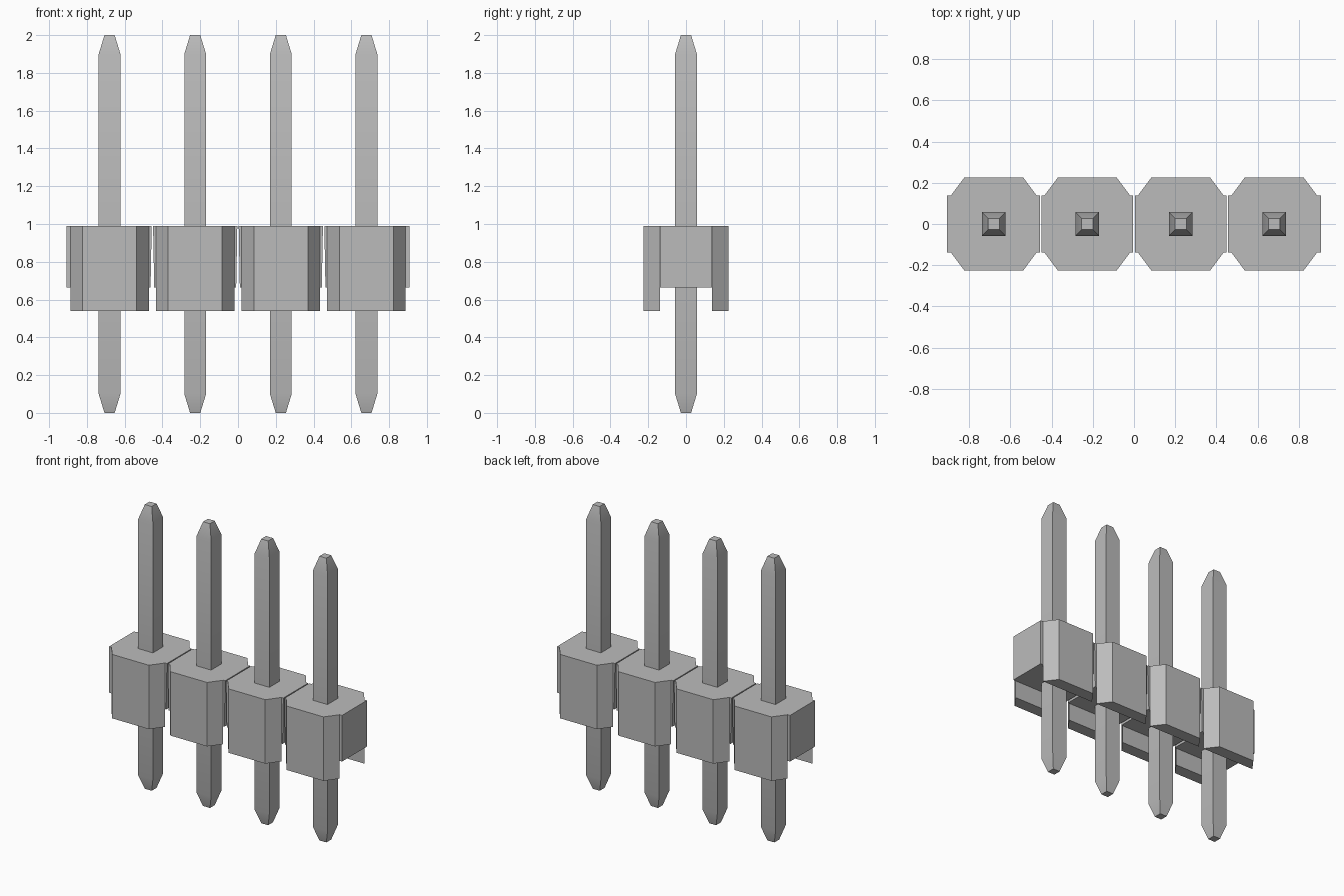
import bpy, bmesh, math

cube = bpy.data.objects.get("Cube")
if cube:
    bpy.data.objects.remove(cube, do_unlink=True)

PITCH = 0.4533
TOP, WEB, FOOT = 0.99, 0.665, 0.54      # heights of the housing
STEP, DEPTH = 0.138, 0.225              # half depths of web and housing
WIDE, NARROW = 0.208, 0.143             # half widths at the chamfer ends

grey = bpy.data.materials.new("neutral grey")
grey.use_nodes = True
grey.diffuse_color = (0.5, 0.5, 0.5, 1)
grey.node_tree.nodes["Principled BSDF"].inputs["Base Color"].default_value = (0.5, 0.5, 0.5, 1)


def finish(bm, name, x):
    bmesh.ops.recalc_face_normals(bm, faces=bm.faces)
    mesh = bpy.data.meshes.new(name)
    bm.to_mesh(mesh)
    bm.free()
    mesh.materials.append(grey)
    obj = bpy.data.objects.new(name, mesh)
    obj.location.x = x
    bpy.context.collection.objects.link(obj)
    return obj


def extrude_to(bm, faces, z):
    """Extrude faces straight down to height z and return the new end faces."""
    result = bmesh.ops.extrude_face_region(bm, geom=faces)["geom"]
    for v in result:
        if isinstance(v, bmesh.types.BMVert):
            v.co.z = z
    bmesh.ops.delete(bm, geom=[f for f in faces if f.is_valid], context="FACES_ONLY")
    return [f for f in result if isinstance(f, bmesh.types.BMFace)]


def make_housing(name, x, left, right):
    """Chamfered block with a web reaching sideways and a channel underneath."""
    bm = bmesh.new()

    def row(y, *xs):
        return [bm.verts.new((px, y, TOP)) for px in xs]

    f0, f1 = row(-DEPTH, -NARROW, NARROW)
    a0, a1, a2, a3 = row(-STEP, -right, -WIDE, WIDE, left)
    b0, b1, b2, b3 = row(STEP, -right, -WIDE, WIDE, left)
    k0, k1 = row(DEPTH, -NARROW, NARROW)
    loops = [(f0, f1, a2, a1), (a0, a1, a2, a3, b3, b2, b1, b0), (b1, b2, k1, k0)]
    caps = [bm.faces.new(loop) for loop in loops]
    lid = bmesh.ops.duplicate(bm, geom=caps)["geom"]
    bottom = extrude_to(bm, caps, WEB)
    # lean the web ends so the break grooves widen downward
    for v in {v for f in bottom for v in f.verts}:
        if abs(v.co.x) > WIDE + 0.005 and abs(v.co.x) < 0.226:
            v.co.x -= math.copysign(0.006, v.co.x)
    legs = [f for f in bottom if abs(f.calc_center_median().y) > STEP]
    for leg in legs:
        extrude_to(bm, [leg], FOOT)
    bmesh.ops.remove_doubles(bm, verts=bm.verts, dist=0.0005)
    bmesh.ops.dissolve_limit(bm, angle_limit=0.01, verts=bm.verts, edges=bm.edges)
    finish(bm, name, x)


def make_pin(name, x):
    """Square pin with tapered tips."""
    bm = bmesh.new()
    rings = []
    for z, h in ((0, 0.027), (0.1, 0.0575), (1.9, 0.0575), (2, 0.027)):
        rings.append([bm.verts.new((sx * h, sy * h, z))
                      for sx, sy in ((-1, -1), (1, -1), (1, 1), (-1, 1))])
    for low, high in zip(rings, rings[1:]):
        for i in range(4):
            j = (i + 1) % 4
            bm.faces.new((low[i], low[j], high[j], high[i]))
    bm.faces.new(rings[0])
    bm.faces.new(rings[-1])
    obj = finish(bm, name, x)
    bpy.ops.object.select_all(action="DESELECT")
    obj.select_set(True)
    bpy.context.view_layer.objects.active = obj
    bpy.ops.object.shade_smooth_by_angle(angle=math.radians(30))


# Four housings and pins in a row; only the outer web ends reach full length
for n in range(4):
    x = (n - 1.5) * PITCH
    make_housing(f"housing_{n + 1}", x,
                 left=0.227 if n == 3 else 0.223,
                 right=0.227 if n == 0 else 0.223)
    make_pin(f"pin_{n + 1}", x)
